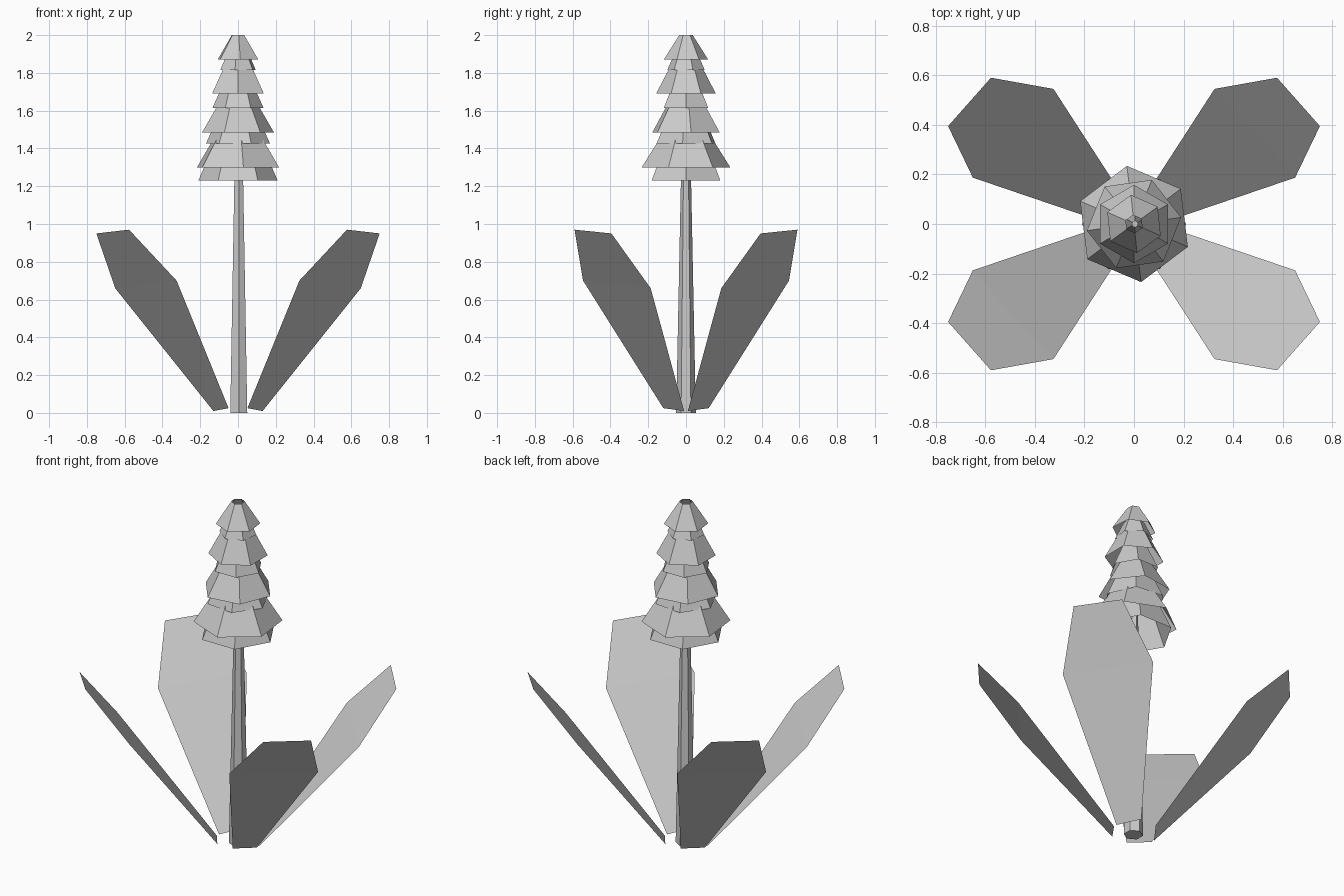
import bpy, bmesh
from math import radians, cos, sin, pi

if "Cube" in bpy.data.objects:
    bpy.data.objects.remove(bpy.data.objects["Cube"])


def make_object(name, verts, faces):
    mesh = bpy.data.meshes.new(name)
    mesh.from_pydata(verts, [], faces)
    mesh.update()
    obj = bpy.data.objects.new(name, mesh)
    bpy.context.collection.objects.link(obj)
    return obj


def hex_shell(name, rings, turn, cx=0.0, cap=False):
    """Six-sided tapered tube through (radius, z) rings."""
    n = 6
    verts = [(cx + r * cos(radians(turn) + 2 * pi * i / n),
              r * sin(radians(turn) + 2 * pi * i / n), z)
             for r, z in rings for i in range(n)]
    faces = [(k * n + i, k * n + (i + 1) % n, (k + 1) * n + (i + 1) % n, (k + 1) * n + i)
             for k in range(len(rings) - 1) for i in range(n)]
    if cap:
        faces.append(tuple(reversed(range(n))))
        faces.append(tuple(range((len(rings) - 1) * n, len(rings) * n)))
    return make_object(name, verts, faces)


# Tapered stem running up inside the blossom
hex_shell("stem", [(0.052, 0.0), (0.027, 1.23), (0.014, 1.93)], 30, cx=0.004, cap=True)

# Blossom: open skirts, alternately wide and narrow (r bottom, z bottom, r top, z top, turn)
skirts = [
    (0.118, 1.870, 0.036, 2.000, 36),
    (0.101, 1.815, 0.055, 1.915, 21),
    (0.158, 1.690, 0.070, 1.860, 30),
    (0.135, 1.615, 0.075, 1.750, 0),
    (0.192, 1.485, 0.090, 1.660, 8),
    (0.171, 1.425, 0.100, 1.580, -6),
    (0.236, 1.300, 0.110, 1.500, 37),
    (0.210, 1.230, 0.130, 1.415, 0),
]
for i, (rb, zb, rt, zt, turn) in enumerate(skirts, 1):
    hex_shell(f"blossom_skirt_{i}", [(rb, zb), (rt, zt)], turn)

# Leaf sheet: rising blade plus bent tip, repeated in four quadrants
leaf = [(0.05, 0.12, 0.025), (0.13, 0.01, 0.01), (0.65, 0.187, 0.66),
        (0.325, 0.545, 0.70), (0.75, 0.395, 0.95), (0.577, 0.59, 0.97)]
leaf_faces = [(0, 1, 2, 3), (3, 2, 4, 5)]
for side, sx in (("right", 1), ("left", -1)):
    for end, sy in (("back", 1), ("front", -1)):
        faces = leaf_faces if sx * sy < 0 else [f[::-1] for f in leaf_faces]
        make_object(f"leaf_{end}_{side}", [(x * sx, y * sy, z) for x, y, z in leaf],
                    [f[::-1] for f in faces])
